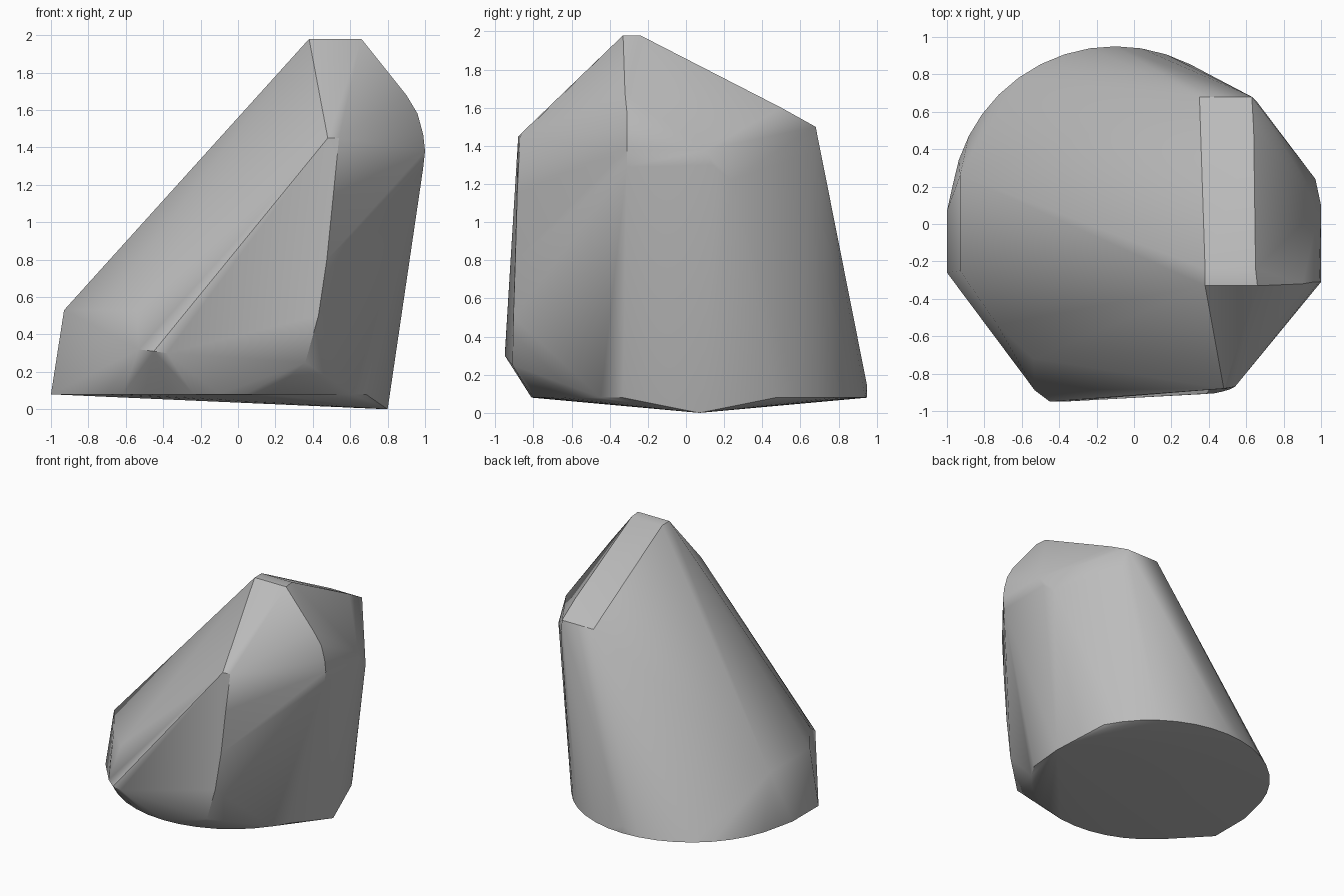
import bpy, bmesh, math

cube = bpy.data.objects.get("Cube")
if cube:
    bpy.data.objects.remove(cube, do_unlink=True)

stone = bpy.data.materials.new("stone_grey")
stone.use_nodes = True
GREY = (0.5, 0.5, 0.5, 1)
stone.diffuse_color = GREY
stone.node_tree.nodes["Principled BSDF"].inputs["Base Color"].default_value = GREY

# Round footing, tapering to a low tip on one side
SIDES = 40
points = []
for i in range(SIDES):
    a = math.tau * i / SIDES
    if math.cos(a) < 0.93:
        points.append((-0.1 + 0.88 * math.cos(a), 0.07 + 0.88 * math.sin(a), 0.08))
points += [(0.8, 0.07, 0), (-1, 0.07, 0.08), (-1, -0.26, 0.08), (-0.1, 0.95, 0.14)]

# Sloping roof strip
points += [(0.38, -0.33, 1.98), (0.66, -0.33, 1.98), (0.38, -0.24, 1.98), (0.65, -0.24, 1.98),
           (0.35, 0.68, 1.5), (0.63, 0.68, 1.5), (0.64, 0.5, 1.6)]

# Rounded shoulder crest
points += [(0.9, -0.32, 1.68), (0.96, -0.31, 1.58), (0.99, -0.31, 1.47), (1, -0.31, 1.38),
           (0.99, -0.31, 1.29), (1, 0.1, 1.38), (0.99, 0.14, 1.3), (0.97, 0.24, 1.22),
           (0.66, 0.65, 1.36)]

# Front ridge and lower front corners
points += [(0.48, -0.88, 1.45), (0.54, -0.87, 1.45), (0.51, -0.885, 1.15), (0.475, -0.895, 0.8),
           (0.43, -0.905, 0.5), (0.36, -0.91, 0.25), (-0.38, -0.95, 0.3), (-0.45, -0.95, 0.31),
           (-0.53, -0.89, 0.32)]

# Low ledge where the long slope ends
points += [(-0.93, 0.26, 0.53), (-0.93, -0.25, 0.53), (-0.73, -0.54, 0.53), (-0.54, -0.72, 0.53)]

# Wrap the points into one solid
bm = bmesh.new()
for p in points:
    bm.verts.new(p)
hull = bmesh.ops.convex_hull(bm, input=bm.verts)
loose = [v for v in bm.verts if not v.link_faces]
bmesh.ops.delete(bm, geom=loose, context='VERTS')
bmesh.ops.recalc_face_normals(bm, faces=bm.faces)
mesh = bpy.data.meshes.new("boulder")
bm.to_mesh(mesh)
bm.free()
mesh.materials.append(stone)
boulder = bpy.data.objects.new("boulder", mesh)
bpy.context.collection.objects.link(boulder)

bpy.ops.object.select_all(action='DESELECT')
boulder.select_set(True)
bpy.context.view_layer.objects.active = boulder
bpy.ops.object.shade_smooth_by_angle(angle=math.radians(35))
